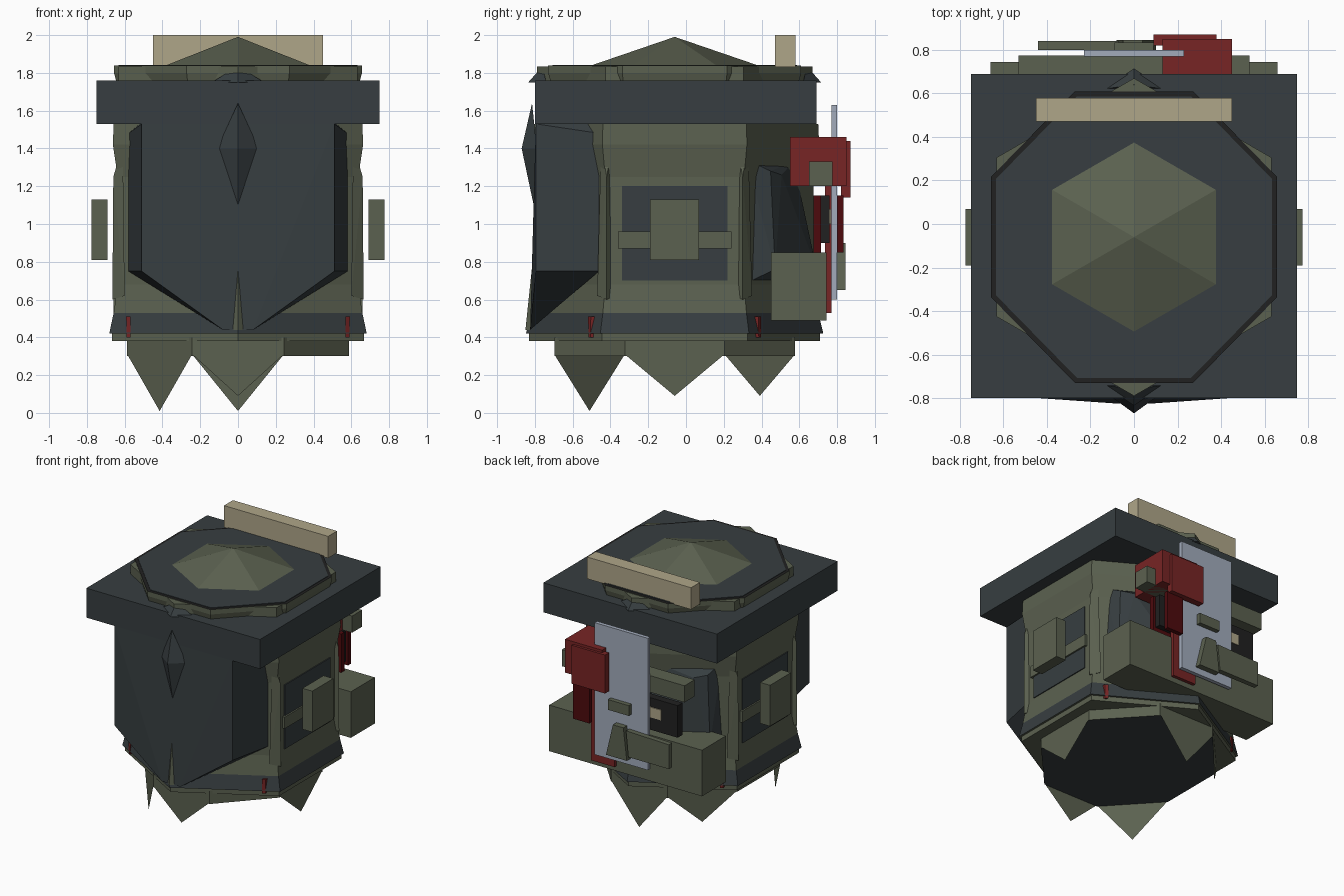
import bpy, bmesh, math
from mathutils import Vector

if "Cube" in bpy.data.objects:
    bpy.data.objects.remove(bpy.data.objects["Cube"])

CY = -0.06  # body axis offset in y


def mat(name, c):
    m = bpy.data.materials.new(name)
    m.diffuse_color = (*c, 1)
    m.use_nodes = True
    m.node_tree.nodes["Principled BSDF"].inputs["Base Color"].default_value = m.diffuse_color
    return m


GREEN = mat("olive_green", (.105, .12, .08))
SLATE = mat("slate", (.038, .048, .052))
BLACK = mat("near_black", (.015, .015, .015))
RED = mat("red", (.185, .018, .018))
DARKRED = mat("dark_red", (.075, .003, .004))
TAN = mat("tan", (.43, .38, .25))
STEEL = mat("pale_steel", (.36, .41, .50))


def finish(name, bm, *mats):
    bmesh.ops.recalc_face_normals(bm, faces=bm.faces)
    me = bpy.data.meshes.new(name)
    bm.to_mesh(me)
    bm.free()
    for m in mats:
        me.materials.append(m)
    ob = bpy.data.objects.new(name, me)
    bpy.context.collection.objects.link(ob)
    return ob


def hull(name, pts, m):
    bm = bmesh.new()
    vs = [bm.verts.new(p) for p in pts]
    bmesh.ops.convex_hull(bm, input=vs)
    bmesh.ops.dissolve_limit(bm, angle_limit=.01, verts=bm.verts, edges=bm.edges)
    return finish(name, bm, m)


def box(name, x0, x1, y0, y1, z0, z1, m):
    return hull(name, [(x, y, z) for x in (x0, x1) for y in (y0, y1) for z in (z0, z1)], m)


def loft(name, n, rings, mats, turn=0., sx=1., rule=None):
    """Stack of n-sided rings given as (radius, z), capped at both ends."""
    bm = bmesh.new()
    loops = []
    for r, z in rings:
        loops.append([bm.verts.new((sx * r * math.sin(turn + math.tau * i / n),
                                    CY + r * math.cos(turn + math.tau * i / n), z))
                      for i in range(n)])
    for a, b in zip(loops, loops[1:]):
        for i in range(n):
            j = (i + 1) % n
            bm.faces.new((a[i], a[j], b[j], b[i]))
    bm.faces.new(loops[0])
    bm.faces.new(loops[-1])
    bmesh.ops.recalc_face_normals(bm, faces=bm.faces)
    if rule:
        for f in bm.faces:
            f.material_index = rule(f)
    return finish(name, bm, *mats)


# Six-sided body, with the slate band picked out by height
loft("body", 6, [(.77, .38), (.77, .42), (.787, .42), (.76, .53), (.735, .68),
                 (.735, 1.25), (.765, 1.42), (.76, 1.53)], [GREEN, SLATE],
     rule=lambda f: int(.44 < f.calc_center_median().z < .52))

# Eight-sided base with a slate underside
T8 = math.pi / 8
loft("base", 8, [(.69, .30), (.69, .40)], [GREEN, SLATE], T8, .92,
     lambda f: int(f.normal.z < -.9))

# Hanging points on five of the eight base sides: direction index, tip height
for i, tip in ((0, .01), (2, .09), (4, .09), (5, .01), (7, .09)):
    bm = bmesh.new()
    pts = []
    for k in (-1, 1):
        a = i * math.pi / 4 + k * T8
        pts.append(Vector((.92 * .69 * math.sin(a), CY + .69 * math.cos(a), .31)))
    c = (pts[0] + pts[1]) / 2
    c.z = tip
    bm.faces.new([bm.verts.new(p) for p in (*pts, c)])
    finish("hanging_point", bm, GREEN)

# Square brim and lid
box("brim", -.75, .75, -.80, .69, 1.53, 1.76, SLATE)
loft("lid_hexagon", 6, [(.73, 1.75), (.73, 1.834)], [GREEN])
loft("lid_octagon", 8, [(.71, 1.75), (.725, 1.80), (.725, 1.838)], [GREEN, BLACK],
     T8, .98, lambda f: int(f.normal.z > .9))
loft("lid_plate", 8, [(.70, 1.83), (.70, 1.842)], [SLATE], T8, .98)
loft("lid_cap", 6, [(.44, 1.84), (.002, 1.99)], [GREEN])
box("top_bar", -.45, .45, .47, .58, 1.83, 2.0, TAN)
for s in (-1, 1):
    hull("lid_wedge", [(-.14, CY + s * .68, 1.75), (.14, CY + s * .68, 1.75),
                       (0, CY + s * .775, 1.75), (0, CY + s * .70, 1.835)], SLATE)

# Front shield with a nose ridge and lower spike
shield = []
for s in (-1, 1):
    shield += [(s * .51, -.795, 1.53), (s * .51, -.795, .75), (s * .08, -.825, .44),
               (s * .58, -.46, 1.48), (s * .58, -.46, .75), (s * .52, -.50, 1.53)]
hull("front_shield", shield, SLATE)
hull("nose_ridge", [(0, -.80, 1.07), (0, -.87, 1.40), (0, -.815, 1.64),
                    (.11, -.79, 1.40), (-.11, -.79, 1.40)], SLATE)
hull("lower_spike", [(0, -.805, .87), (.055, -.80, .44), (-.055, -.80, .44),
                     (0, -.85, .44)], GREEN)

for s in (-1, 1):
    # Side windows with a cross bar and a raised block
    w = s * .636
    box("side_window", w, w + s * .008, -.34, .22, .70, 1.20, SLATE)
    box("window_bar", w, w + s * .02, -.36, .24, .87, .96, GREEN)
    box("side_block", s * .69, s * .775, -.19, .07, .81, 1.13, GREEN)
    # Ribs on the side corners
    for t in (-1, 1):
        y = CY + t * .36
        hull("corner_rib", [(s * .60, y - .05, .62), (s * .60, y + .05, .62),
                            (s * .665, y, .60), (s * .66, y, 1.25),
                            (s * .61, y - .03, 1.42), (s * .61, y + .03, 1.42)], GREEN)
        # Small red notches on the band
        hull("red_notch", [(s * (.58 + dx), CY + t * (.447 - .577 * dx + g), z)
                           for g in (-.03, .004)
                           for dx, z in ((-.012, .51), (.012, .51), (0, .44),
                                         (-.01, .40), (.01, .40))], RED)
    # Sloped armour panels on the rear faces
    n = Vector((s * .5, .866, 0))
    u = Vector((s * .866, -.5, 0))
    o = Vector((0, CY, 0)) + n * .60
    pts = []
    for a, d, z in ((-.30, 0, .68), (.31, 0, .68), (-.22, 0, 1.33), (.27, 0, 1.34),
                    (-.24, .13, .76), (.20, .13, .76), (.08, .10, 1.26), (.18, .09, 1.28)):
        pts.append(o + u * a + n * d + Vector((0, 0, z)))
    hull("rear_panel", pts, SLATE)

# Rear rack
box("rack_plank", -.66, .66, .45, .745, .49, .85, GREEN)
box("rack_shelf", -.53, .53, .65, .775, 1.20, 1.33, GREEN)
box("rack_grip", -.46, .40, .70, .76, .90, 1.15, BLACK)
for x in (-.32, .22):
    box("grip_inlay", x, x + .10, .70, .767, 1.0, 1.08, TAN)

# Steel blade with small green fittings
box("blade", -.23, .23, .77, .80, .60, 1.63, STEEL)
box("blade_clip", -.09, .09, .80, .835, 1.0, 1.08, GREEN)
hull("blade_wedge", [(x, y, z) for y in (.80, .845)
                     for x, z in ((.10, .65), (-.08, .65), (-.05, .90), (.04, .90))], GREEN)
hull("blade_tab", [(x, y, z) for y in (.80, .84)
                   for x, z in ((-.09, .68), (-.44, .68), (-.44, .87), (-.07, .88))], GREEN)

# Red pistol-like block with its grips
box("red_block", .13, .45, .55, .85, 1.20, 1.46, RED)
box("red_cover", .09, .38, .82, .87, 1.14, 1.44, RED)
box("red_strip", .08, .28, .735, .77, .53, 1.20, RED)
box("inner_grip", .26, .42, .675, .715, .85, 1.15, DARKRED)
box("outer_grip", .25, .39, .80, .835, .85, 1.15, DARKRED)
